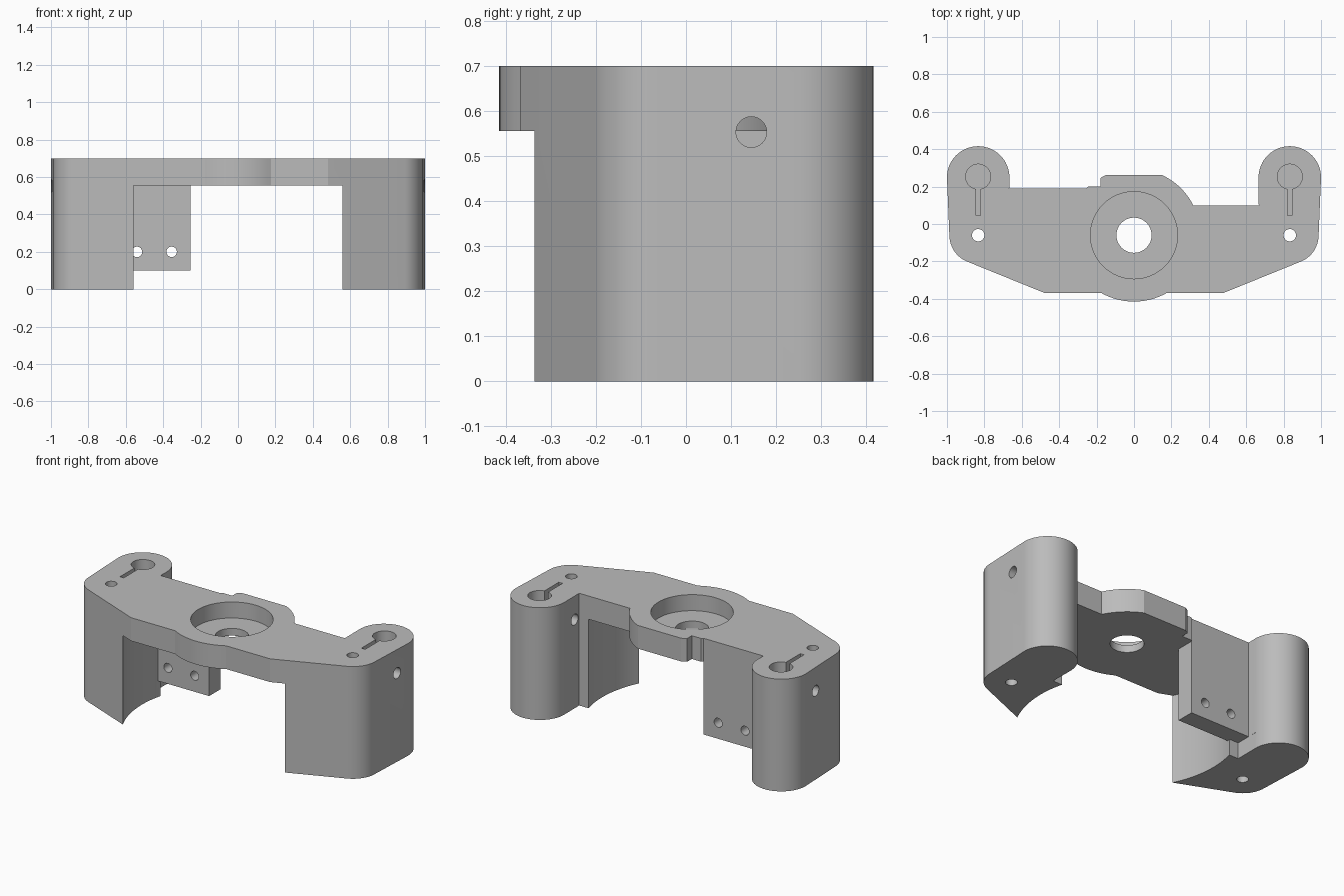
import bpy, bmesh, math
from mathutils import Matrix, Vector

old = bpy.data.objects.get("Cube")
if old:
    bpy.data.objects.remove(old, do_unlink=True)

grey = bpy.data.materials.new("plain grey")
grey.use_nodes = True
grey.diffuse_color = (0.5, 0.5, 0.5, 1)
grey.node_tree.nodes["Principled BSDF"].inputs["Base Color"].default_value = (0.5, 0.5, 0.5, 1)

HUB = (0, -0.06)      # centre of hub disc and bearing seat
POST_X, POST_Y, POST_R = 0.833, 0.249, 0.167
TOP, UNDER = 0.70, 0.555


def make_object(name, bm):
    bmesh.ops.recalc_face_normals(bm, faces=bm.faces)
    mesh = bpy.data.meshes.new(name)
    bm.to_mesh(mesh)
    bm.free()
    mesh.materials.append(grey)
    obj = bpy.data.objects.new(name, mesh)
    bpy.context.collection.objects.link(obj)
    return obj


def prism(name, points, z0, z1):
    bm = bmesh.new()
    face = bm.faces.new([bm.verts.new((x, y, z0)) for x, y in points])
    new = bmesh.ops.extrude_face_region(bm, geom=[face])["geom"]
    verts = [g for g in new if isinstance(g, bmesh.types.BMVert)]
    bmesh.ops.translate(bm, verts=verts, vec=(0, 0, z1 - z0))
    return make_object(name, bm)


def box(name, x0, x1, y0, y1, z0, z1):
    return prism(name, [(x0, y0), (x1, y0), (x1, y1), (x0, y1)], z0, z1)


def rod(name, start, end, radius, sides=40):
    a, b = Vector(start), Vector(end)
    turn = Vector((0, 0, 1)).rotation_difference(b - a).to_matrix().to_4x4()
    bm = bmesh.new()
    bmesh.ops.create_cone(bm, cap_ends=True, segments=sides, radius1=radius, radius2=radius,
                          depth=(b - a).length, matrix=Matrix.Translation((a + b) / 2) @ turn)
    return make_object(name, bm)


def combine(target, tool, operation):
    mod = target.modifiers.new(operation, 'BOOLEAN')
    mod.operation, mod.solver, mod.object = operation, 'EXACT', tool
    bpy.context.view_layer.objects.active = target
    bpy.ops.object.modifier_apply(modifier=mod.name)
    bpy.data.objects.remove(tool, do_unlink=True)


def cut(tool):
    combine(bracket, tool, 'DIFFERENCE')


def arc(centre, radius, start, end, steps):
    angles = [math.radians(start + (end - start) * i / steps) for i in range(steps + 1)]
    return [(centre[0] + radius * math.cos(a), centre[1] + radius * math.sin(a)) for a in angles]


# Full-height block following the plan outline
right_corner = [(0.48, -0.368)] + arc((0.835, -0.06), 0.152, -68.5, 0, 12)
post_arc = arc((POST_X, POST_Y), POST_R, 0, 180, 32)
left_side = [(-x, y) for x, y in reversed(right_corner + post_arc)]
outline = (arc(HUB, 0.355, -119.8, -60.2, 14) + right_corner + post_arc
           + [(0.667, 0.10)] + arc(HUB, 0.355, 26.8, 65.1, 12)
           + arc(HUB, 0.355, 114.9, 120.5, 2)
           + [(-0.18, 0.20), (-0.245, 0.20), (-0.255, 0.19), (-0.667, 0.19)] + left_side)
bracket = prism("bracket_body", outline, 0, TOP)

# Round clearance under the bridge, and the step below the mounting tab
cut(rod("clearance", (*HUB, -0.2), (*HUB, UNDER), 0.624, 96))
cut(box("tab_step", -0.667, -0.5, 0.10, 0.25, -0.1, 0.10))

# Mounting tab hanging beside one leg, with two screw holes
combine(bracket, box("mounting_tab", -0.69, -0.255, 0.08, 0.19, 0.10, 0.62), 'UNION')
for x in (-0.355, -0.54):
    cut(rod("tab_hole", (x, 0.0, 0.2), (x, 0.25, 0.2), 0.028, 24))

# Bearing seat and centre hole
cut(rod("bearing_seat", (*HUB, 0.60), (*HUB, 0.8), 0.233, 64))
cut(rod("centre_hole", (*HUB, 0.4), (*HUB, 0.8), 0.094, 48))

# Each leg: blind rod bore, clamping slot, clamp screw hole and bolt hole
for side in (1, -1):
    x = side * POST_X
    cut(rod("rod_bore", (x, 0.253, 0.1), (x, 0.253, 0.8), 0.067))
    cut(box("clamp_slot", x - 0.013, x + 0.013, 0.045, 0.22, 0.1, 0.8))
    cut(rod("clamp_hole", (side * 0.66, 0.145, 0.553), (side * 1.1, 0.145, 0.553), 0.034, 32))
    cut(rod("bolt_hole", (x, -0.06, -0.1), (x, -0.06, 0.8), 0.033, 32))

# Smooth curved walls with crisp edges
bpy.ops.object.select_all(action='DESELECT')
bracket.select_set(True)
bpy.context.view_layer.objects.active = bracket
bpy.ops.object.shade_smooth_by_angle(angle=math.radians(20))
